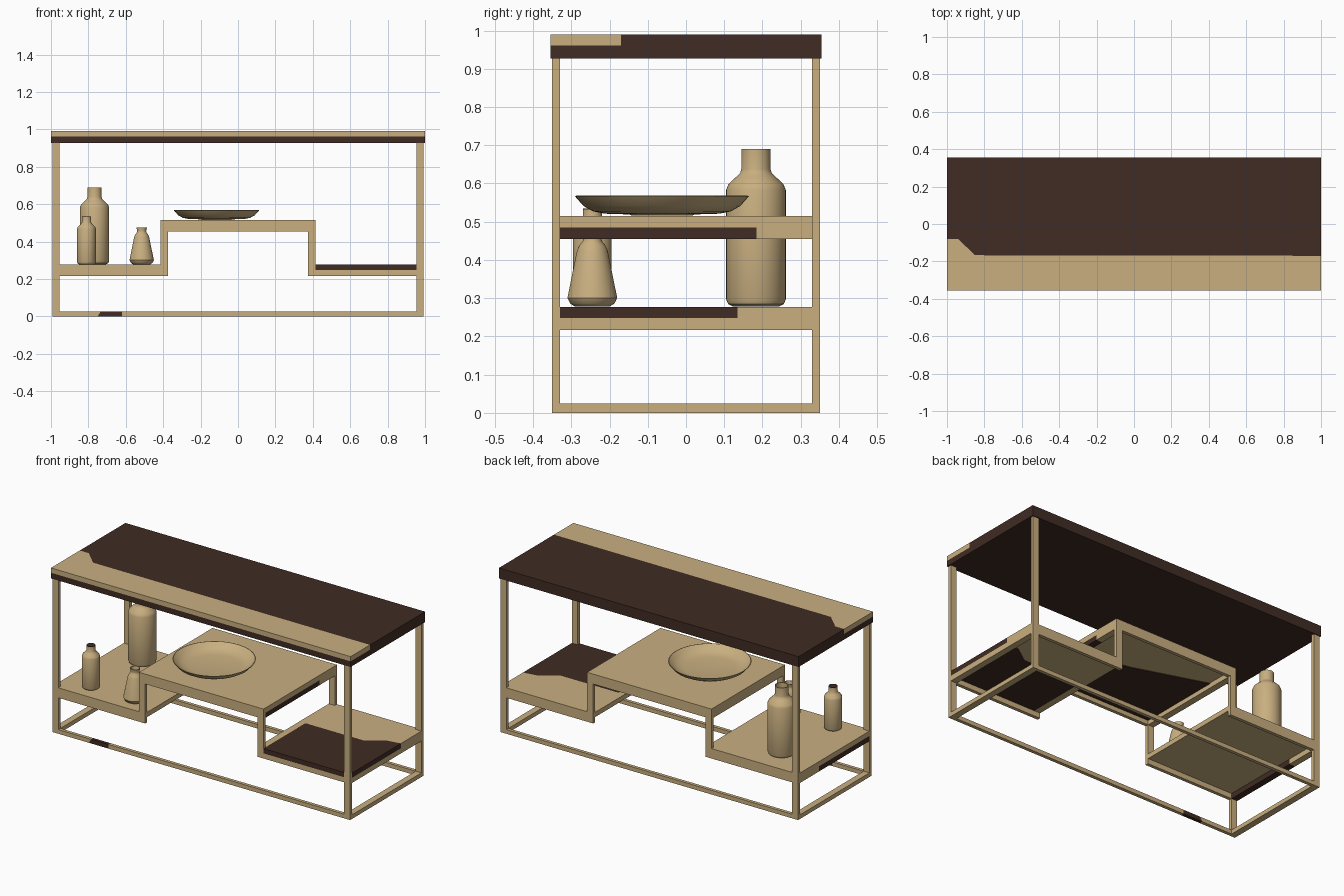
import bpy, bmesh, math

if "Cube" in bpy.data.objects:
    bpy.data.objects.remove(bpy.data.objects["Cube"])


def material(name, rgb):
    m = bpy.data.materials.new(name)
    m.diffuse_color = (*rgb, 1)
    m.use_nodes = True
    m.node_tree.nodes["Principled BSDF"].inputs["Base Color"].default_value = m.diffuse_color
    return m


TAN = material("light_wood", (0.584, 0.429, 0.216))
DARK = material("dark_brown", (0.052, 0.025, 0.017))


def add(name, bm, mat):
    bmesh.ops.recalc_face_normals(bm, faces=bm.faces)
    me = bpy.data.meshes.new(name)
    bm.to_mesh(me)
    bm.free()
    me.materials.append(mat)
    ob = bpy.data.objects.new(name, me)
    bpy.context.collection.objects.link(ob)
    return ob


def prism(name, pts, a, b, mat, axis="z"):
    """Extrude a flat outline from a to b; outline is xy, or xz when axis is y."""
    place = (lambda u, v: (u, v, a)) if axis == "z" else (lambda u, v: (u, a, v))
    bm = bmesh.new()
    face = bm.faces.new([bm.verts.new(place(*p)) for p in pts])
    ext = bmesh.ops.extrude_face_region(bm, geom=[face])
    moved = [g for g in ext["geom"] if isinstance(g, bmesh.types.BMVert)]
    bmesh.ops.translate(bm, verts=moved, vec=(0, 0, b - a) if axis == "z" else (0, b - a, 0))
    return add(name, bm, mat)


def box(name, x0, x1, y0, y1, z0, z1, mat=TAN):
    return prism(name, [(x0, y0), (x1, y0), (x1, y1), (x0, y1)], z0, z1, mat)


def lathe(name, profile, x, y, segs=48):
    bm = bmesh.new()
    vs = [bm.verts.new((r, 0, z)) for r, z in profile]
    es = [bm.edges.new(p) for p in zip(vs, vs[1:])]
    bmesh.ops.spin(bm, geom=vs + es, cent=(0, 0, 0), axis=(0, 0, 1),
                   angle=math.tau, steps=segs)
    bmesh.ops.remove_doubles(bm, verts=bm.verts, dist=0.0003)
    ob = add(name, bm, TAN)
    ob.location = (x, y, 0)
    bpy.ops.object.select_all(action="DESELECT")
    ob.select_set(True)
    bpy.context.view_layer.objects.active = ob
    bpy.ops.object.shade_smooth_by_angle(angle=math.radians(35))
    return ob


X, XI, Y, YI = 0.993, 0.954, 0.35, 0.33    # frame outer and inner limits

# Table top: dark lower layer, upper layer split into two colours
edge = [(-1, -0.08), (-0.94, -0.08), (-0.85, -0.167), (1, -0.17)]
box("top_lower_layer", -1, 1, -0.355, 0.355, 0.927, 0.961, DARK)
prism("top_front_strip", [(1, -0.355), (-1, -0.355)] + edge, 0.961, 0.99, TAN)
prism("top_rear_panel", [(1, 0.355), (-1, 0.355)] + edge, 0.961, 0.99, DARK)

# Legs, floor side rails and shelf side rails
for sx, side in ((-1, "left"), (1, "right")):
    xs = sorted((sx * XI, sx * X))
    for sy, end in ((-1, "front"), (1, "back")):
        ys = sorted((sy * YI, sy * Y))
        box(f"{side}_{end}_leg", *xs, *ys, 0, 0.927)
    box(f"{side}_floor_rail", *xs, -YI, YI, 0, 0.025)
    if sx < 0:
        box("left_shelf_rail_dark", *xs, -YI, 0.15, 0.217, 0.248, DARK)
        box("left_shelf_rail", *xs, 0.15, YI, 0.217, 0.248)
    else:
        box("right_shelf_rail", *xs, -YI, YI, 0.217, 0.248)
    # Rails under the raised middle shelf
    xs = sorted((sx * 0.375, sx * 0.415))
    box(f"{side}_middle_rail_dark", *xs, -YI, 0.185, 0.455, 0.485, DARK if sx > 0 else TAN)
    box(f"{side}_middle_rail", *xs, 0.185, YI, 0.455, 0.485)

# Long floor rails, the front one with a dark patch
box("back_floor_rail", -XI, XI, YI, Y, 0, 0.025)
rail = lambda n, a, b, c, d, m: prism(n, [(a, 0), (b, 0), (c, 0.025), (d, 0.025)], -Y, -YI, m, "y")
rail("front_floor_rail_left", -XI, -0.75, -0.735, -XI, TAN)
rail("front_floor_rail_patch", -0.75, -0.62, -0.62, -0.735, DARK)
rail("front_floor_rail_right", -0.62, XI, XI, -0.62, TAN)

# Stepped shelf frames, front and back
half = [(XI, 0.248), (XI, 0.217), (0.375, 0.217), (0.375, 0.455)]
inner = half + [(-x, z) for x, z in reversed(half)]
outline = inner + [(-0.415, 0.248), (-0.415, 0.485), (0.415, 0.485), (0.415, 0.248)]
prism("front_step_frame", outline, -Y, -YI, TAN, "y")
prism("back_step_frame", outline, YI, Y, TAN, "y")

# Shelf panels
box("middle_shelf", -0.415, 0.415, -Y, Y, 0.485, 0.515)
prism("middle_shelf_underside", [(0.375, -YI), (0.375, -0.02), (0.06, 0.04),
      (-0.375, 0.18), (-0.375, -YI)], 0.481, 0.485, DARK)
prism("left_shelf", [(-0.415, -Y), (-XI, -Y), (-XI, -YI), (-X, -YI), (-X, YI),
      (-XI, YI), (-XI, Y), (-0.415, Y)], 0.248, 0.277, TAN)
split = [(X, 0.135), (0.9, 0.12), (0.8, 0.05), (0.415, 0.05)]
prism("right_shelf_front", [(0.415, -Y), (XI, -Y), (XI, -YI), (X, -YI)] + split,
      0.248, 0.277, DARK)
prism("right_shelf_back", [(0.415, Y), (XI, Y), (XI, YI), (X, YI)] + split,
      0.248, 0.277, TAN)
# Upper part of the step posts beside the low shelves
for sx, side in ((-1, "left"), (1, "right")):
    xs = sorted((sx * 0.375, sx * 0.415))
    box(f"{side}_shelf_inner_rail", *xs, -YI, YI, 0.248, 0.277)

# Bowl
lathe("bowl", [(0, 0.516), (0.08, 0.516), (0.085, 0.519), (0.15, 0.521), (0.18, 0.527),
               (0.205, 0.541), (0.228, 0.567), (0.224, 0.568), (0.2, 0.546),
               (0.175, 0.533), (0.14, 0.527), (0, 0.525)], -0.115, -0.063)

# Vases
lathe("tall_vase", [(0, 0.278), (0.06, 0.278), (0.073, 0.285), (0.078, 0.297), (0.078, 0.583),
                    (0.072, 0.598), (0.05, 0.619), (0.041, 0.628), (0.038, 0.638),
                    (0.038, 0.69), (0.033, 0.69), (0.033, 0.64), (0, 0.64)], -0.767, 0.183)
lathe("small_bottle", [(0, 0.278), (0.04, 0.278), (0.047, 0.283), (0.05, 0.29), (0.05, 0.468),
                       (0.046, 0.479), (0.032, 0.493), (0.025, 0.503),
                       (0.025, 0.532), (0, 0.532)], -0.81, -0.245)
lathe("tapered_vase", [(0, 0.278), (0.045, 0.278), (0.058, 0.286), (0.065, 0.301),
                       (0.04, 0.425), (0.034, 0.438), (0.025, 0.449), (0.024, 0.457),
                       (0.028, 0.475), (0.024, 0.475), (0.02, 0.45), (0, 0.45)], -0.515, -0.245)

# Dark mouth of the small bottle
mouth = [(-0.81 + 0.024 * math.cos(i * math.tau / 32),
          -0.245 + 0.024 * math.sin(i * math.tau / 32)) for i in range(32)]
prism("bottle_mouth", mouth, 0.531, 0.535, DARK)
